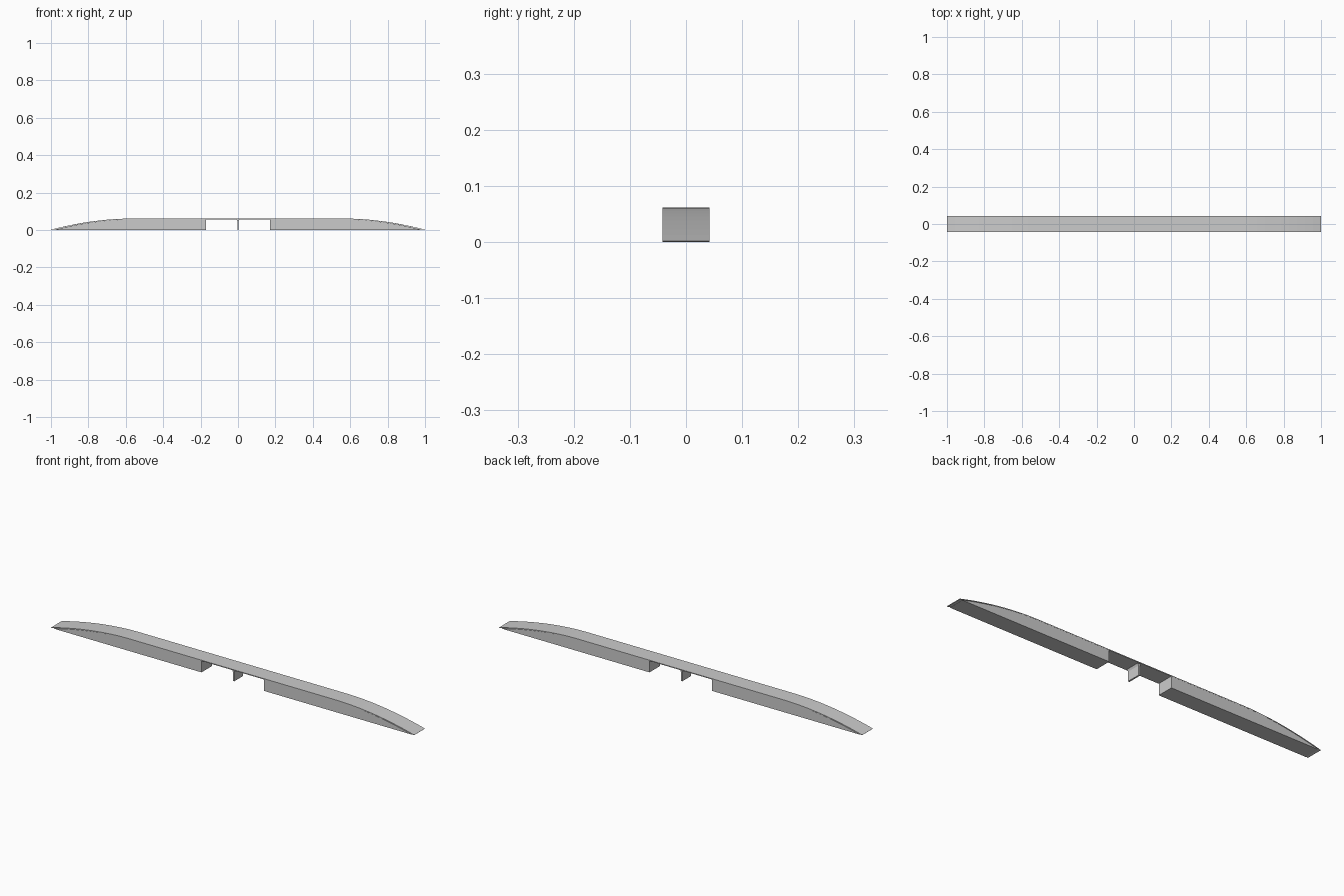
import bpy, bmesh

if "Cube" in bpy.data.objects:
    bpy.data.objects.remove(bpy.data.objects["Cube"])

HALF_W, TOP, THICK = 0.042, 0.061, 0.004
FLAT, STEPS = 0.57, 10


def extrude_profile(name, pts, half_w):
    """Extrude an x-z outline along y, centred on y = 0."""
    bm = bmesh.new()
    face = bm.faces.new([bm.verts.new((x, -half_w, z)) for x, z in pts])
    ext = bmesh.ops.extrude_face_region(bm, geom=[face])
    verts = [g for g in ext["geom"] if isinstance(g, bmesh.types.BMVert)]
    bmesh.ops.translate(bm, verts=verts, vec=(0, 2 * half_w, 0))
    bmesh.ops.recalc_face_normals(bm, faces=bm.faces)
    mesh = bpy.data.meshes.new(name)
    bm.to_mesh(mesh)
    bm.free()
    obj = bpy.data.objects.new(name, mesh)
    bpy.context.collection.objects.link(obj)
    return obj


def arch(tip_x, top, tip_z):
    """Curve from the flat middle down to the tip."""
    return [(FLAT + (tip_x - FLAT) * t, top - (top - tip_z) * t ** 1.9)
            for t in (i / STEPS for i in range(STEPS + 1))]


# Thin bent deck spanning the full length
upper = arch(1.0, TOP, 0.002)
lower = arch(0.998, TOP - THICK, 0.0)
half_top = [(-x, z) for x, z in reversed(upper)] + upper
half_low = list(reversed(lower)) + [(-x, z) for x, z in lower]
extrude_profile("deck", half_top + half_low, HALF_W)

# Solid supports under each end, open in the middle
for side, s in (("left", -1), ("right", 1)):
    outline = [(0.172, 0.0), (0.172, TOP - THICK)] + arch(0.985, TOP - THICK, 0.0)
    extrude_profile(side + "_support", [(s * x, z) for x, z in outline], HALF_W - 0.0005)

# Central post with a slightly wider cap
extrude_profile("centre_post", [(-0.004, 0), (0.004, 0), (0.004, 0.047), (-0.004, 0.047)], 0.035)
extrude_profile("post_cap", [(-0.004, 0.047), (0.004, 0.047), (0.009, TOP - THICK),
                             (-0.009, TOP - THICK)], 0.035)
